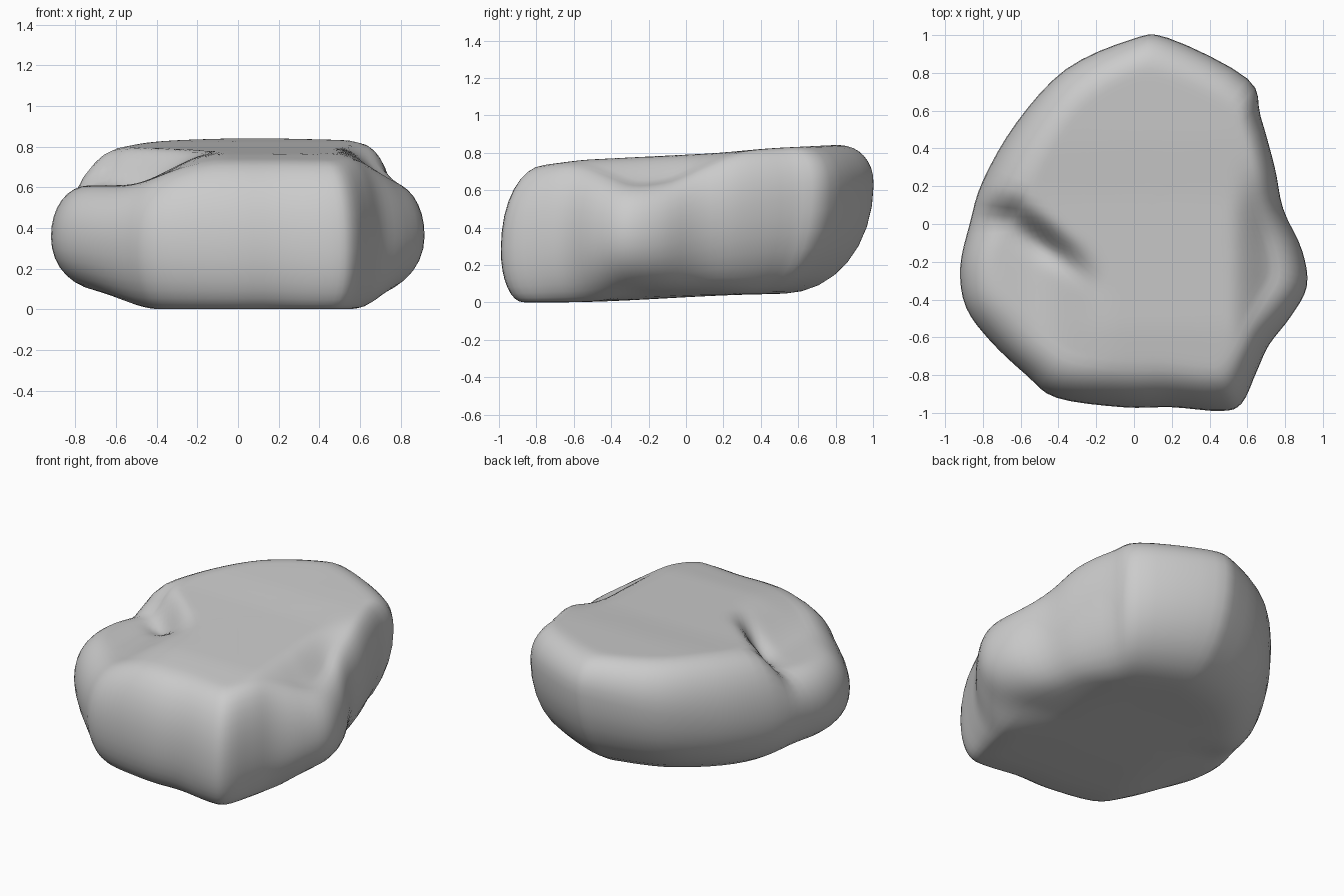
import bpy, bmesh
from math import sin, cos, pi, exp

if "Cube" in bpy.data.objects:
    bpy.data.objects.remove(bpy.data.objects["Cube"])

# Rim control points: x, y, height of widest point, bottom inset, top inset
RIM = [
    (0.18, .985, .64, .53, .82), (-0.02, .975, .63, .53, .82), (-0.36, .82, .56, .56, .78),
    (-0.62, .54, .47, .62, .74), (-0.80, .23, .40, .66, .72), (-0.87, 0.0, .38, .70, .77),
    (-0.92, -.23, .36, .72, .80), (-0.89, -.44, .35, .72, .80), (-0.76, -.62, .34, .76, .78),
    (-0.57, -.80, .33, .80, .77), (-0.41, -.92, .32, .84, .75), (-0.06, -.97, .31, .86, .75),
    (0.20, -.97, .31, .86, .75), (0.46, -.99, .28, .88, .76), (0.57, -.95, .29, .89, .79),
    (0.65, -.78, .33, .86, .82), (0.715, -.64, .34, .82, .82), (0.83, -.49, .35, .72, .80),
    (0.915, -.33, .36, .64, .80), (0.89, -.14, .37, .64, .80), (0.79, .08, .43, .70, .83),
    (0.745, .30, .52, .70, .85), (0.67, .57, .58, .62, .85), (0.60, .77, .62, .56, .83),
]
SUB, WALL, CAP = 4, 8, 24


def step(a, b, v):
    t = min(1, max(0, (v - a) / (b - a)))
    return t * t * (3 - 2 * t)


def mix(a, b, t):
    return a + (b - a) * t


def top_height(x, y):
    # gently tilted plateau
    z = .79 + .05 * min(y, .8) + .012 * step(.1, .5, y)
    z -= .02 * step(-.5, -.85, y)
    # low lobe on the front left, separated by a curved ledge
    lobe = mix(.61, z, step(-.56, -.10, x))
    d = .59 * (x + .6) + .806 * y
    along = .806 * (x + .45) - .59 * (y + .11)
    z = mix(lobe, z, step(-.05, .12, d) * step(-.74, -.56, x + .3 * max(0, y - .2)))
    z -= .05 * exp(-((d + .01) / .055) ** 2 - (along / .2) ** 2)
    # low lobe on the right
    drop = step(.50, .80, x) * step(.35, -.08, y)
    return mix(z, .61, drop)


def bottom_height(x, y):
    z = .045 * step(-.7, .5, y)
    z += .075 * step(-.4, -.68, x) * step(.3, -.1, y)
    return z + .05 * step(.42, .65, x) * step(-.5, -.2, y)


def spline(a, b, c, d, t):
    return tuple(.5 * (2 * q + (r - p) * t + (2 * p - 5 * q + 4 * r - s) * t * t
                       + (3 * q - p - 3 * r + s) * t ** 3) for p, q, r, s in zip(a, b, c, d))


# smooth closed outline
n = len(RIM)
outline = [spline(RIM[i - 1], RIM[i], RIM[(i + 1) % n], RIM[(i + 2) % n], k / SUB)
           for i in range(n) for k in range(SUB)]


def column(p):
    """Points from the underside, around the side wall, to the top."""
    x, y, zw, sb, st = p
    pts = []
    for k in range(1, 6):
        s = sb * k / 6
        pts.append((x * s, y * s, bottom_height(x * s, y * s)))
    for inset, fn, angles in ((sb, bottom_height, range(WALL, 0, -1)),
                              (st, top_height, range(WALL))):
        end = fn(x * inset, y * inset)
        for k in angles:
            a = k / WALL * pi / 2
            s = inset + (1 - inset) * max(0, cos(a))
            pts.append((x * s, y * s, zw + (end - zw) * sin(a) ** .95))
    for k in range(CAP, 0, -1):
        s = st * k / CAP
        pts.append((x * s, y * s, top_height(x * s, y * s)))
    return pts


# skin the columns into a closed boulder
bm = bmesh.new()
cols = [[bm.verts.new(c) for c in column(p)] for p in outline]
low = bm.verts.new((0, 0, bottom_height(0, 0)))
high = bm.verts.new((0, 0, top_height(0, 0)))
for i, a in enumerate(cols):
    b = cols[(i + 1) % len(cols)]
    for k in range(len(a) - 1):
        bm.faces.new((a[k], b[k], b[k + 1], a[k + 1]))
    bm.faces.new((low, b[0], a[0]))
    bm.faces.new((high, a[-1], b[-1]))
# soften creases like a worn stone
for _ in range(3):
    bmesh.ops.smooth_vert(bm, verts=[v for v in bm.verts if v not in (low, high)], factor=.3,
                          use_axis_z=True)
bmesh.ops.recalc_face_normals(bm, faces=bm.faces)
for f in bm.faces:
    f.smooth = True
mesh = bpy.data.meshes.new("boulder")
bm.to_mesh(mesh)
bm.free()
boulder = bpy.data.objects.new("boulder", mesh)
bpy.context.collection.objects.link(boulder)
